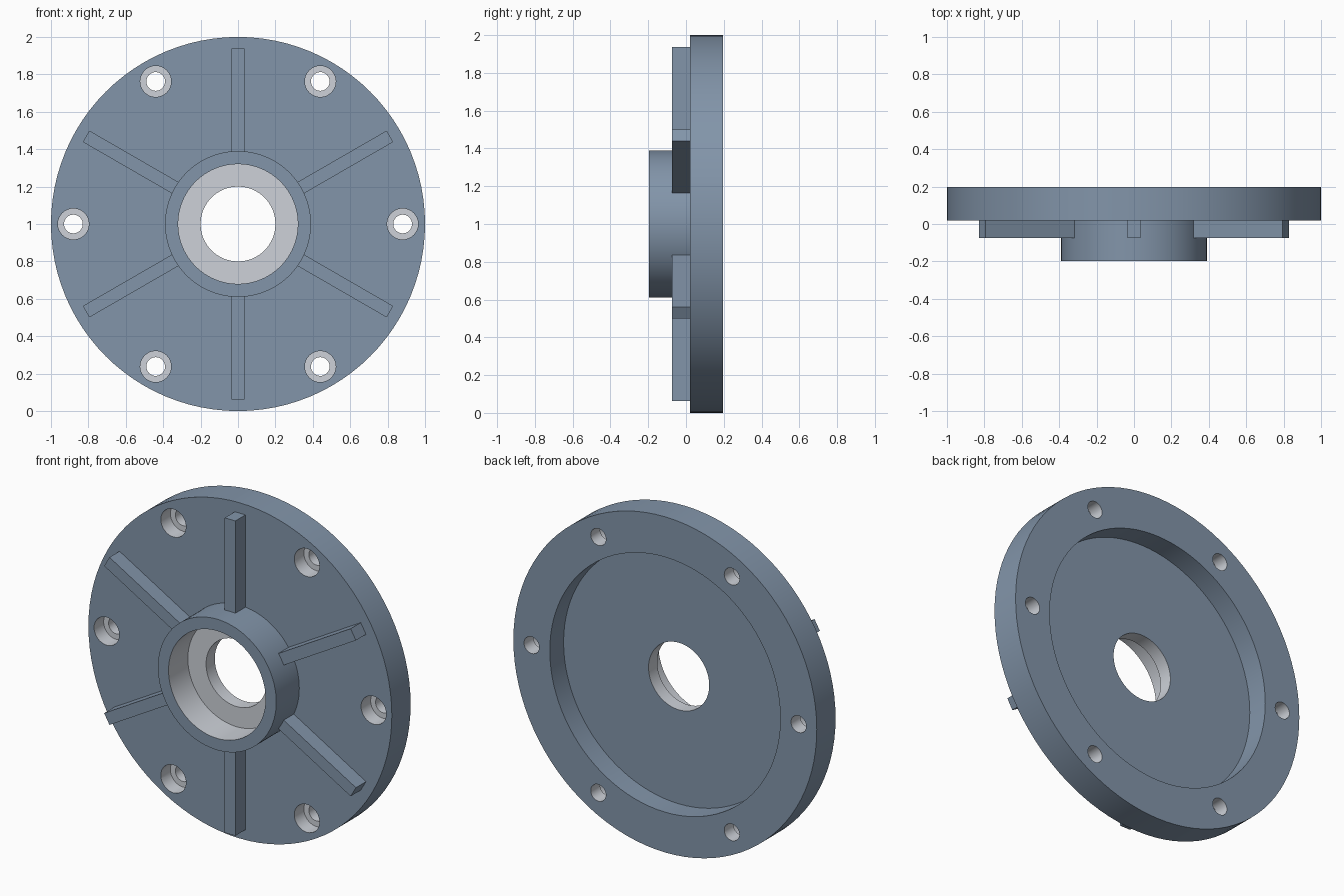
import bpy
import bmesh
from math import cos, sin, pi, radians
from mathutils import Matrix, Vector

if "Cube" in bpy.data.objects:
    bpy.data.objects.remove(bpy.data.objects["Cube"], do_unlink=True)


def make_material(name, rgb):
    mat = bpy.data.materials.new(name)
    mat.use_nodes = True
    color = (*rgb, 1)
    mat.diffuse_color = color
    mat.node_tree.nodes["Principled BSDF"].inputs["Base Color"].default_value = color
    return mat


MATERIALS = [make_material("slate blue paint", (0.225, 0.30, 0.40)),
             make_material("bare machined metal", (0.61, 0.64, 0.69))]
CENTRE = Vector((0, 0, 1))
BODY, METAL = 0, 1
DISC_FRONT, DISC_BACK, HUB_FRONT, RIB_FRONT = 0.02, 0.197, -0.197, -0.075


def lathe(bm, profile, segments, centre, metal_edges):
    """Revolve a closed (radius, y) profile around a y axis through centre."""
    rings = []
    for i in range(segments):
        a = 2 * pi * i / segments
        rings.append([bm.verts.new(centre + Vector((r * cos(a), y, r * sin(a))))
                      for r, y in profile])
    n = len(profile)
    for i in range(segments):
        here, there = rings[i], rings[(i + 1) % segments]
        for j in range(n):
            k = (j + 1) % n
            if profile[j][0] == 0 and profile[k][0] == 0:
                continue
            face = bm.faces.new((here[j], here[k], there[k], there[j]))
            face.material_index = METAL if j in metal_edges else BODY


def finish(bm, name):
    bmesh.ops.remove_doubles(bm, verts=bm.verts, dist=1e-5)
    bmesh.ops.recalc_face_normals(bm, faces=bm.faces)
    mesh = bpy.data.meshes.new(name)
    bm.to_mesh(mesh)
    bm.free()
    for mat in MATERIALS:
        mesh.materials.append(mat)
    obj = bpy.data.objects.new(name, mesh)
    bpy.context.collection.objects.link(obj)
    return obj


# Flange disc with hub, stepped bore and rear recess
step, floor = -0.015, 0.067
bm = bmesh.new()
lathe(bm, [(0.2, step), (0.32, step), (0.32, HUB_FRONT), (0.39, HUB_FRONT),
           (0.39, DISC_FRONT), (1, DISC_FRONT), (1, DISC_BACK),
           (0.76, DISC_BACK), (0.76, floor), (0.2, floor)],
      96, CENTRE, {0, 1, 9})
flange = finish(bm, "flange")

# Six counterbored bolt holes
bm = bmesh.new()
seat = DISC_FRONT + 0.09
for i in range(6):
    a = radians(60 * i)
    lathe(bm, [(0, -0.03), (0.083, -0.03), (0.083, seat),
               (0.05, seat), (0.05, 0.25), (0, 0.25)],
          32, CENTRE + 0.88 * Vector((cos(a), 0, sin(a))), set(range(6)))
cutter = finish(bm, "bolt_hole_cutter")
cutter.hide_render = True

cut = flange.modifiers.new("bolt holes", "BOOLEAN")
cut.operation = "DIFFERENCE"
cut.solver = "EXACT"
cut.object = cutter
bpy.ops.object.select_all(action="DESELECT")
bpy.context.view_layer.objects.active = flange
flange.select_set(True)
bpy.ops.object.modifier_apply(modifier=cut.name)
bpy.data.objects.remove(cutter, do_unlink=True)
bpy.ops.object.shade_smooth_by_angle(angle=radians(30))

# Six radial stiffening ribs
inner, outer, back = 0.37, 0.938, DISC_FRONT + 0.01
for i in range(6):
    bm = bmesh.new()
    bmesh.ops.create_cube(bm, size=1)
    size = Matrix.Diagonal((outer - inner, back - RIB_FRONT, 0.07, 1))
    shift = Matrix.Translation(((inner + outer) / 2, (back + RIB_FRONT) / 2, 0))
    turn = Matrix.Rotation(radians(30 + 60 * i), 4, "Y")
    bm.transform(Matrix.Translation(CENTRE) @ turn @ shift @ size)
    finish(bm, f"rib_{i + 1}")
